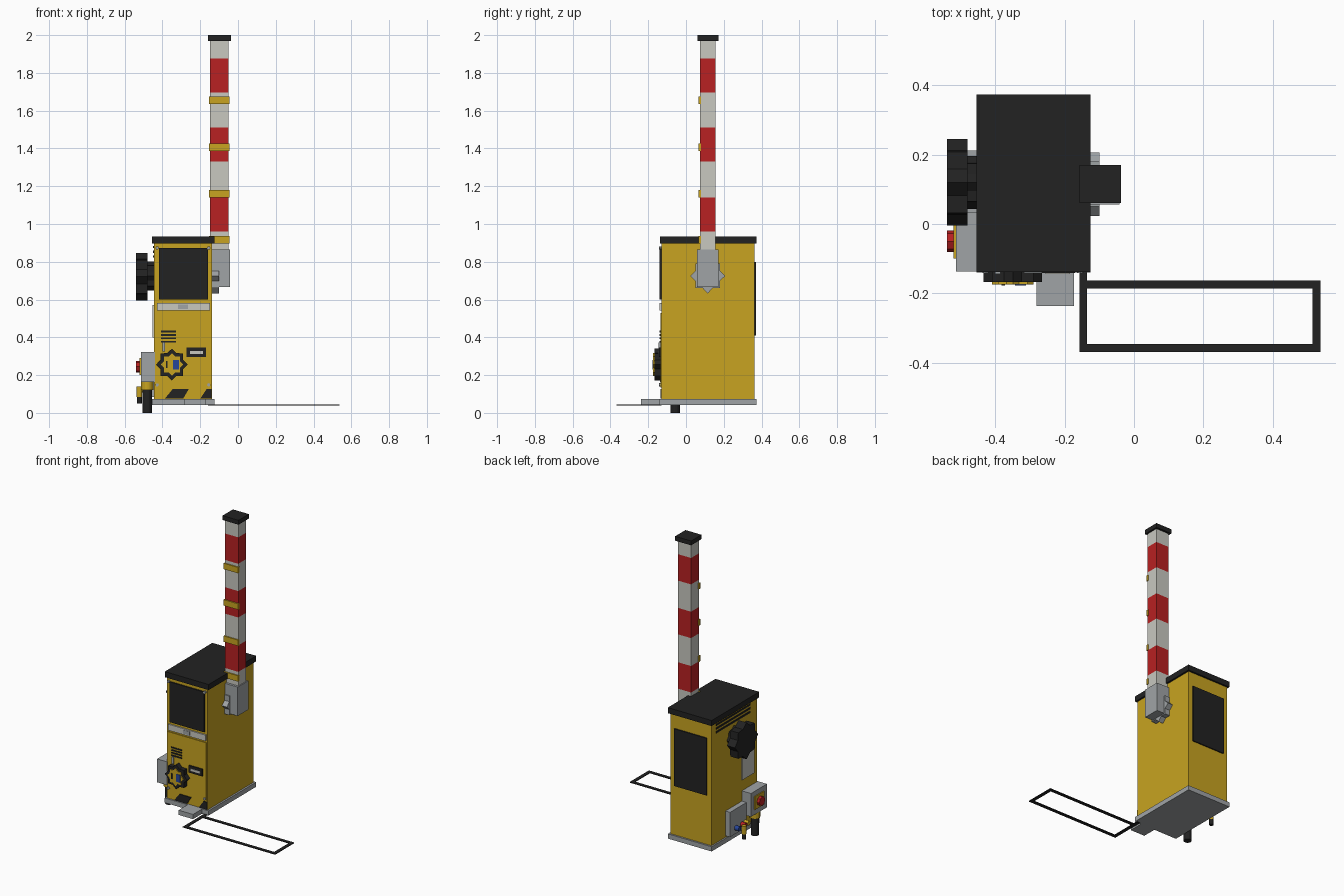
import bpy, bmesh, math
from mathutils import Vector

cube = bpy.data.objects.get("Cube")
if cube:
    bpy.data.objects.remove(cube, do_unlink=True)


def material(name, rgb):
    m = bpy.data.materials.new(name)
    m.diffuse_color = (*rgb, 1)
    m.use_nodes = True
    m.node_tree.nodes["Principled BSDF"].inputs["Base Color"].default_value = (*rgb, 1)
    return m


YELLOW = material("yellow", (0.58, 0.37, 0.015))
BLACK = material("black", (0.016, 0.016, 0.016))
RED = material("red", (0.48, 0.015, 0.016))
WHITE = material("white", (0.58, 0.58, 0.53))
GREY = material("grey", (0.35, 0.37, 0.38))
BLUE = material("blue", (0.02, 0.06, 0.32))


def finish(name, bm, mat):
    bmesh.ops.recalc_face_normals(bm, faces=bm.faces)
    me = bpy.data.meshes.new(name)
    bm.to_mesh(me)
    bm.free()
    me.materials.append(mat)
    ob = bpy.data.objects.new(name, me)
    bpy.context.collection.objects.link(ob)
    return ob


def box(name, x, y, z, mat):
    """Box from (min, max) ranges."""
    bm = bmesh.new()
    bmesh.ops.create_cube(bm, size=1)
    for v in bm.verts:
        v.co = Vector([(r[0] + r[1]) / 2 + c * (r[1] - r[0]) for r, c in zip((x, y, z), v.co)])
    return finish(name, bm, mat)


def prism(name, pts, axis, lo, hi, mat):
    """Extrude a 2D outline along an axis: X uses (y, z), Y uses (x, z), Z uses (x, y)."""
    place = {"X": lambda a, b, d: (d, a, b),
             "Y": lambda a, b, d: (a, d, b),
             "Z": lambda a, b, d: (a, b, d)}[axis]
    bm = bmesh.new()
    face = bm.faces.new([bm.verts.new(place(a, b, lo)) for a, b in pts])
    new = bmesh.ops.extrude_face_region(bm, geom=[face])["geom"]
    bmesh.ops.translate(bm, vec=place(0, 0, hi - lo),
                        verts=[g for g in new if isinstance(g, bmesh.types.BMVert)])
    return finish(name, bm, mat)


def star(cx, cy, outer, inner, n=8):
    """Outline of a star, or a regular polygon when inner equals outer."""
    return [(cx + r * math.cos(math.pi * i / n), cy + r * math.sin(math.pi * i / n))
            for i in range(2 * n) for r in [inner if i % 2 else outer]]


# Cabinet
box("base_plinth", (-0.455, -0.125), (-0.14, 0.374), (0.042, 0.074), GREY)
box("cabinet_body", (-0.445, -0.137), (-0.13, 0.362), (0.074, 0.897), YELLOW)
box("roof", (-0.455, -0.125), (-0.138, 0.374), (0.896, 0.934), BLACK)
box("front_step", (-0.282, -0.173), (-0.237, -0.14), (0.042, 0.074), GREY)

# Front face
box("front_window", (-0.418, -0.159), (-0.139, -0.13), (0.60, 0.874), BLACK)
box("front_door", (-0.436, -0.146), (-0.135, -0.13), (0.135, 0.53), YELLOW)
box("front_light_strip", (-0.43, -0.148), (-0.139, -0.13), (0.542, 0.583), WHITE)
box("strip_plate", (-0.317, -0.265), (-0.141, -0.139), (0.55, 0.575), GREY)
for x in (-0.428, -0.155):
    for z in (0.873, 0.148):
        prism("corner_bolt", star(x, z, 0.009, 0.009, 4), "Y", -0.142, -0.13, GREY)
for i in range(4):
    z = 0.372 + i * 0.018
    box("front_vent_slot", (-0.407, -0.328), (-0.139, -0.134), (z, z + 0.009), BLACK)
box("door_handle", (-0.401, -0.386), (-0.145, -0.134), (0.325, 0.372), GREY)
box("label_plate", (-0.272, -0.17), (-0.142, -0.134), (0.297, 0.346), BLACK)
box("label_stripe", (-0.255, -0.185), (-0.145, -0.142), (0.313, 0.328), WHITE)
prism("hazard_stripe_wide", [(-0.387, 0.076), (-0.29, 0.076), (-0.26, 0.127), (-0.345, 0.127)],
      "Y", -0.136, -0.129, BLACK)
prism("hazard_stripe_edge", [(-0.2, 0.076), (-0.139, 0.076), (-0.139, 0.127), (-0.165, 0.127)],
      "Y", -0.136, -0.129, BLACK)

# Star shaped lock on the door
prism("lock_star", star(-0.35, 0.256, 0.084, 0.065), "Y", -0.168, -0.134, BLACK)
prism("lock_face", star(-0.35, 0.256, 0.06, 0.046), "Y", -0.174, -0.168, YELLOW)
box("lock_screen", (-0.344, -0.312), (-0.177, -0.174), (0.229, 0.281), BLUE)
box("lock_slot", (-0.382, -0.373), (-0.177, -0.174), (0.238, 0.275), BLACK)

# Back face
box("back_panel", (-0.413, -0.167), (0.36, 0.37), (0.41, 0.80), BLACK)

# Boom arm with stripes
bands = [0.85, 0.96, 1.14, 1.33, 1.51, 1.696, 1.876, 1.972]
for i, (lo, hi) in enumerate(zip(bands, bands[1:])):
    box("boom_band", (-0.148, -0.049), (0.073, 0.157), (lo, hi), RED if i % 2 else WHITE)
box("boom_cap", (-0.158, -0.038), (0.06, 0.171), (1.97, 2.0), BLACK)
for z in (0.917, 1.16, 1.407, 1.655):
    box("boom_reflector", (-0.154, -0.045), (0.065, 0.08), (z - 0.02, z + 0.02), YELLOW)

# Boom pivot
box("pivot_bracket", (-0.137, -0.042), (0.057, 0.171), (0.667, 0.864), GREY)
prism("pivot_star", star(0.115, 0.725, 0.092, 0.07), "X", -0.14, -0.1, GREY)

# Motor on the side
prism("motor_hub", star(0.12, 0.725, 0.077, 0.063), "X", -0.485, -0.44, BLACK)
prism("motor_wheel", star(0.12, 0.721, 0.125, 0.1), "X", -0.54, -0.48, BLACK)
box("side_plate", (-0.453, -0.44), (-0.088, 0.04), (0.40, 0.57), WHITE)
for z in (0.822, 0.847, 0.872):
    box("side_vent_slot", (-0.449, -0.44), (-0.055, 0.315), (z, z + 0.012), BLACK)

# Control boxes
box("control_box", (-0.514, -0.44), (-0.137, 0.035), (0.164, 0.323), GREY)
box("junction_box", (-0.48, -0.44), (0.035, 0.212), (0.085, 0.253), GREY)
box("button_plate", (-0.521, -0.51), (-0.1, 0.0), (0.2, 0.29), YELLOW)
prism("stop_button", star(-0.05, 0.245, 0.031, 0.031, 4), "X", -0.54, -0.52, RED)

# Cable fittings
prism("cable", star(-0.48, -0.057, 0.025, 0.025), "Z", 0.0, 0.125, BLACK)
prism("cable_collar", star(-0.48, -0.057, 0.033, 0.033), "Z", 0.12, 0.166, YELLOW)
prism("small_cable", star(-0.522, 0.12, 0.013, 0.013), "Z", 0.05, 0.11, BLACK)
prism("small_collar", star(-0.522, 0.12, 0.015, 0.015), "Z", 0.085, 0.14, YELLOW)
for y, mat in ((0.15, BLUE), (0.085, RED), (0.05, YELLOW)):
    prism("connector", star(y, 0.125, 0.016, 0.016), "X", -0.51, -0.475, mat)

# Ground sensing loop
LOOP_Z = (0.04, 0.045)
for y in (-0.369, -0.186):
    box("loop_long_side", (-0.158, 0.538), (y, y + 0.023), LOOP_Z, BLACK)
for x in (-0.158, 0.515):
    box("loop_short_side", (x, x + 0.023), (-0.369, -0.163), LOOP_Z, BLACK)
box("loop_lead", (-0.158, -0.135), (-0.163, -0.13), LOOP_Z, BLACK)
